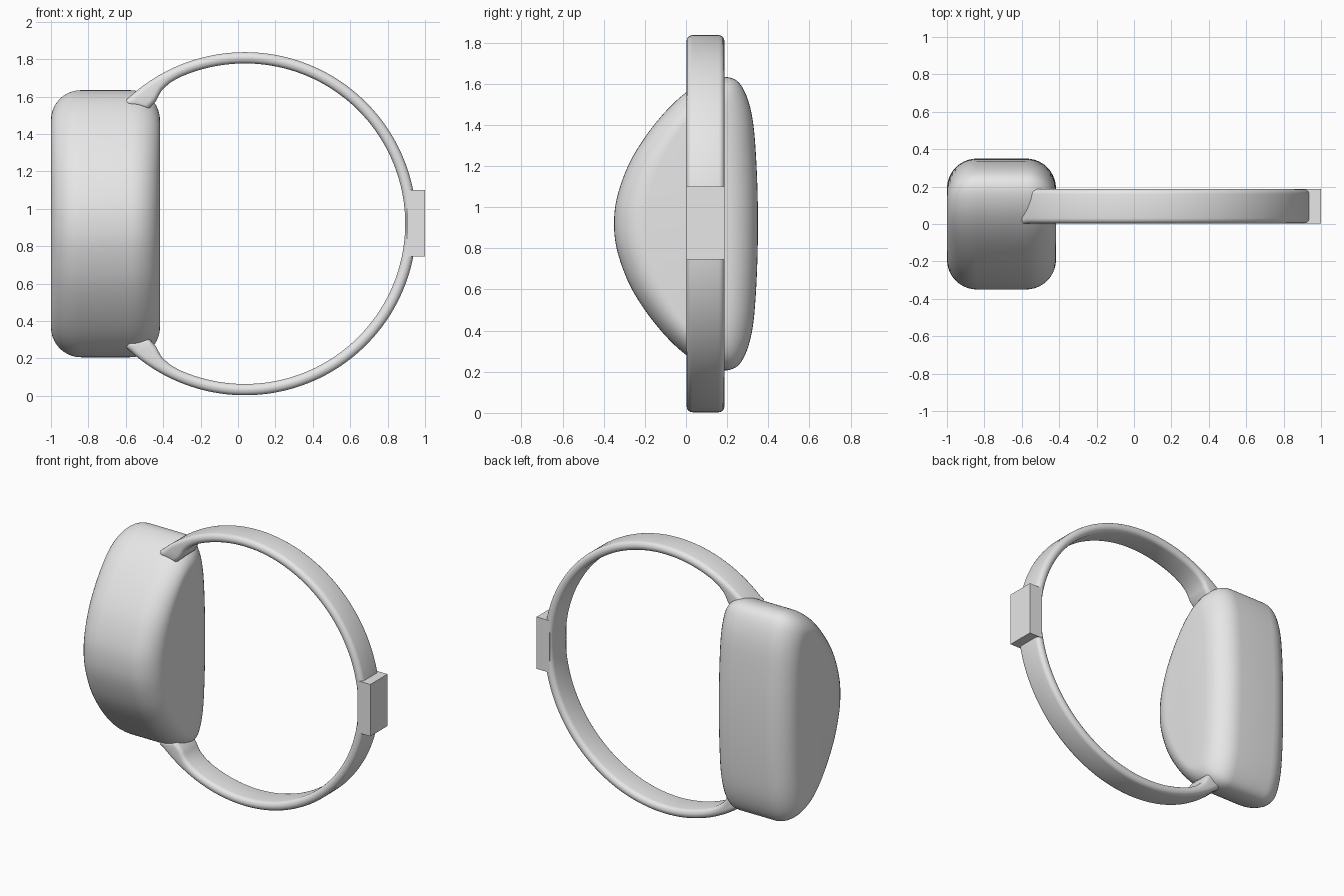
import bpy, bmesh, math
from mathutils import Vector

cube = bpy.data.objects.get("Cube")
if cube:
    bpy.data.objects.remove(cube, do_unlink=True)

grey = bpy.data.materials.new("plain grey")
grey.use_nodes = True
grey.diffuse_color = (0.8, 0.8, 0.8, 1)
grey.node_tree.nodes["Principled BSDF"].inputs["Base Color"].default_value = (0.8, 0.8, 0.8, 1)

MID_Z = 0.92


def loft(name, rings, angle):
    """Skin a list of closed rings, cap both ends and shade by angle."""
    bm = bmesh.new()
    loops = [[bm.verts.new(p) for p in ring] for ring in rings]
    n = len(loops[0])
    for a, b in zip(loops, loops[1:]):
        for i in range(n):
            j = (i + 1) % n
            bm.faces.new((a[i], a[j], b[j], b[i]))
    bm.faces.new(loops[0])
    bm.faces.new(loops[-1])
    bmesh.ops.recalc_face_normals(bm, faces=bm.faces)
    mesh = bpy.data.meshes.new(name)
    bm.to_mesh(mesh)
    bm.free()
    obj = bpy.data.objects.new(name, mesh)
    bpy.context.collection.objects.link(obj)
    mesh.materials.append(grey)
    bpy.ops.object.select_all(action='DESELECT')
    obj.select_set(True)
    bpy.context.view_layer.objects.active = obj
    bpy.ops.object.shade_smooth_by_angle(angle=math.radians(angle))
    return obj


def smooth_closed(points, steps):
    """Catmull-Rom curve through a closed list of points."""
    out, n = [], len(points)
    for i in range(n):
        a, b, c, d = (Vector(points[(i + k) % n]) for k in (-1, 0, 1, 2))
        for s in range(steps):
            t = s / steps
            out.append(0.5 * (2 * b + (c - a) * t + (2 * a - 5 * b + 4 * c - d) * t ** 2
                              + (3 * b - a - 3 * c + d) * t ** 3))
    return out


# Body: domed side profile swept across x with a generous rounded rim
half = [(-.35, 0), (-.335, .13), (-.28, .285), (-.2, .42), (-.1, .545), (0, .638),
        (.1, .695), (.2, .713), (.27, .67), (.32, .53), (.342, .3), (.35, 0)]
profile = smooth_closed(half + [(y, -h) for y, h in half[-2:0:-1]], 5)
LEFT, RIGHT, RIM, STEPS = -1.0, -0.417, 0.16, 10
stations = []
for i in range(STEPS + 1):
    a = i / STEPS * math.pi / 2
    stations.append((RIM * (1 - math.cos(a)), RIM * (1 - math.sin(a))))
spans = [(LEFT + x, d) for x, d in stations] + [(RIGHT - x, d) for x, d in reversed(stations)]
loft("body", [[(x, p.x * (1 - d / .35), MID_Z + p.y * (1 - d / .713)) for p in profile]
              for x, d in spans], 40)


# Strap: circular band with rounded edges, thickened where it joins the body
def inner_radius(angle):
    keys = [(0, .857), (114, .857), (118, .853), (122, .84), (126, .81), (130, .8), (134, .885)]
    for (a0, r0), (a1, r1) in zip(keys, keys[1:]):
        if angle <= a1:
            return r0 + (r1 - r0) * (angle - a0) / (a1 - a0)
    return keys[-1][1]


def strap_ring(angle):
    outer, inner = .917, inner_radius(abs(angle))
    front, back, r = 0.003, 0.187, 0.028
    r = min(r, (outer - inner) * .48)
    a = math.radians(angle)
    ring = []
    corners = [(back - r, outer - r, 0), (front + r, outer - r, 90),
               (front + r, inner + r, 180), (back - r, inner + r, 270)]
    for y, rad, start in corners:
        for k in range(5):
            b = math.radians(start + k * 22.5)
            rr = rad + r * math.sin(b)
            ring.append((.037 + rr * math.cos(a), y + r * math.cos(b), MID_Z + rr * math.sin(a)))
    return ring


loft("strap", [strap_ring(a) for a in range(-134, 135, 2)], 40)

# Clasp: plain block on the far side of the strap
rect = [(0.002, .745), (.188, .745), (.188, 1.1), (0.002, 1.1)]
loft("clasp", [[(x, y, z) for y, z in rect] for x in (.903, 1.0)], 30)
